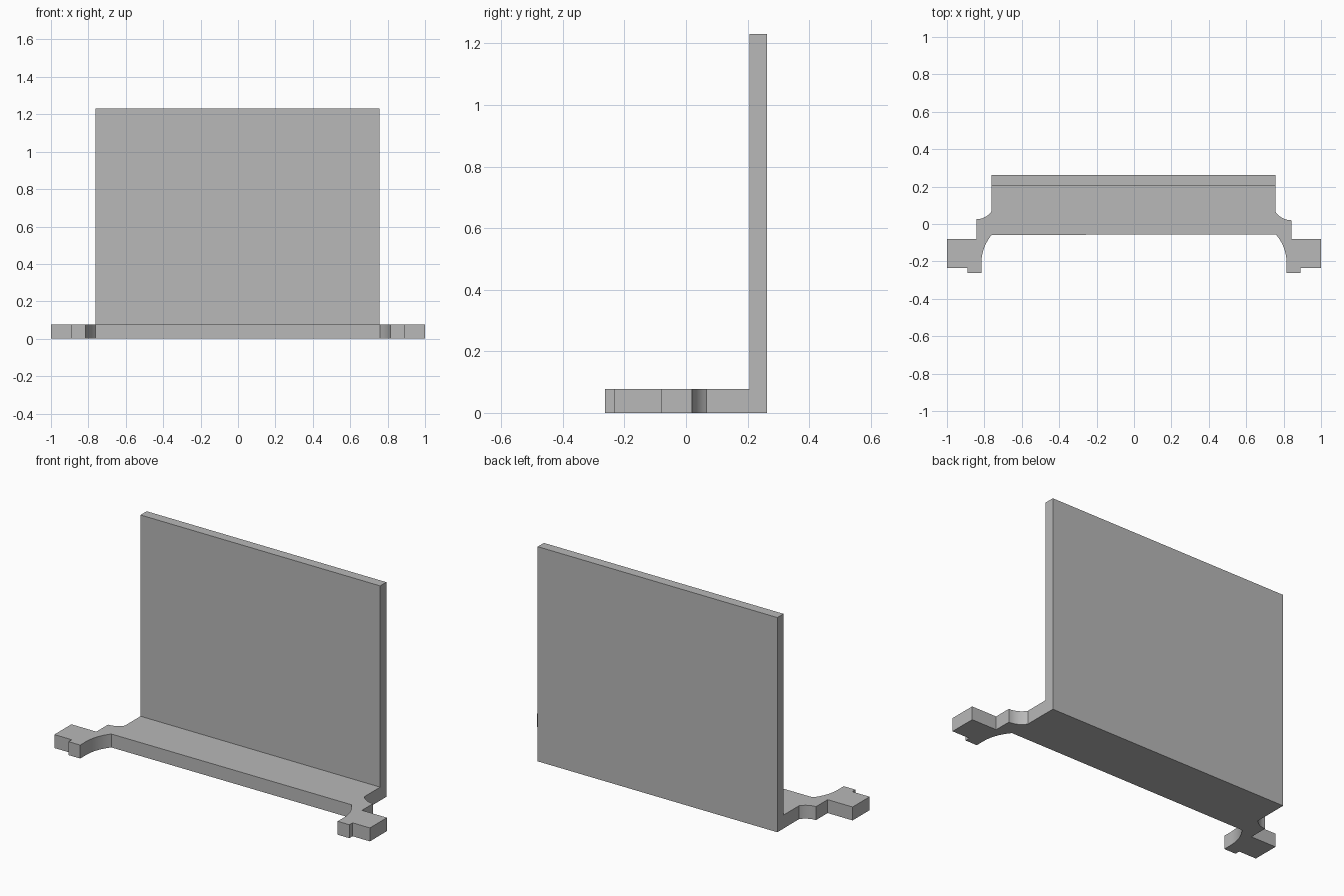
import bpy
import bmesh
import math
from mathutils import Vector

cube = bpy.data.objects.get("Cube")
if cube:
    bpy.data.objects.remove(cube, do_unlink=True)

BASE_TOP, WALL_TOP = 0.077, 1.23
WALL_FRONT, BACK = 0.207, 0.263


def arc(cx, cy, start, end, steps):
    """Points on the circle about (cx, cy) that runs from start to end."""
    r = math.dist((cx, cy), start)
    a = math.atan2(start[1] - cy, start[0] - cx)
    b = math.atan2(end[1] - cy, end[0] - cx)
    return [(cx + r * math.cos(a + (b - a) * i / steps),
             cy + r * math.sin(a + (b - a) * i / steps)) for i in range(steps + 1)]


def side_outline(edge):
    """Right-hand half of the base outline, from back corner to front edge."""
    pts = [(edge, BACK)]
    # small concave fillet behind the arm
    pts += arc(0.842, 0.123, (edge, 0.066), (0.842, 0.023), 8)
    # arm with its little front tab
    pts += [(0.842, -0.08), (1.0, -0.08), (1.0, -0.234),
            (0.89, -0.234), (0.89, -0.263), (0.816, -0.263)]
    # large concave curve to the front edge
    pts += arc(0.58, -0.21, (0.816, -0.21), (edge, -0.057), 12)
    return pts


# Base plate: outline raised to its thickness
left = side_outline(0.756)
right = [(-x, y) for x, y in reversed(side_outline(0.763))]
bm = bmesh.new()
face = bm.faces.new([bm.verts.new((x, y, 0)) for x, y in left + right])
raised = bmesh.ops.extrude_face_region(bm, geom=[face], use_keep_orig=True)
bmesh.ops.translate(bm, vec=(0, 0, BASE_TOP),
                    verts=[g for g in raised["geom"] if isinstance(g, bmesh.types.BMVert)])
bmesh.ops.recalc_face_normals(bm, faces=bm.faces[:])

# Back panel: cut the rear strip of the top and pull it upward
bmesh.ops.bisect_plane(bm, geom=bm.verts[:] + bm.edges[:] + bm.faces[:],
                       plane_co=(0, WALL_FRONT, 0), plane_no=(0, 1, 0))
strip = [f for f in bm.faces
         if f.normal.z > 0.9 and f.calc_center_median().y > WALL_FRONT]
pulled = bmesh.ops.extrude_face_region(bm, geom=strip)
bmesh.ops.translate(bm, vec=Vector((0, 0, WALL_TOP - BASE_TOP)),
                    verts=[g for g in pulled["geom"] if isinstance(g, bmesh.types.BMVert)])
bmesh.ops.dissolve_limit(bm, angle_limit=math.radians(0.5),
                         verts=bm.verts[:], edges=bm.edges[:])
bmesh.ops.recalc_face_normals(bm, faces=bm.faces[:])

mesh = bpy.data.meshes.new("panel_bracket")
bm.to_mesh(mesh)
bm.free()
bracket = bpy.data.objects.new("panel_bracket", mesh)
bpy.context.collection.objects.link(bracket)

# Plain grey
grey = bpy.data.materials.new("plain_grey")
grey.use_nodes = True
colour = (0.48, 0.48, 0.48, 1)
grey.diffuse_color = colour
grey.node_tree.nodes["Principled BSDF"].inputs["Base Color"].default_value = colour
mesh.materials.append(grey)

# Smooth curves, crisp corners
bpy.ops.object.select_all(action="DESELECT")
bracket.select_set(True)
bpy.context.view_layer.objects.active = bracket
bpy.ops.object.shade_smooth_by_angle(angle=math.radians(20))
